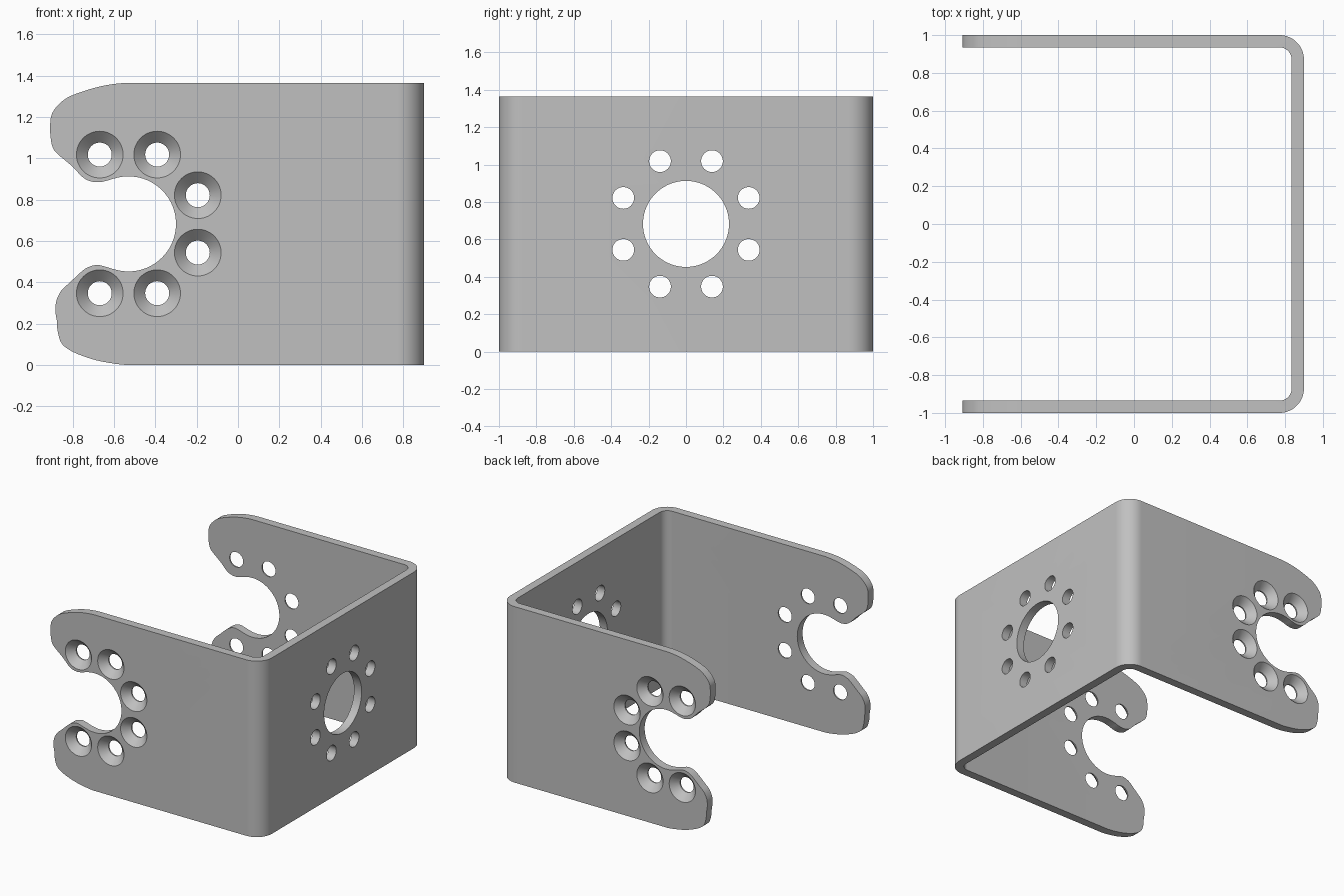
import bpy, bmesh, math
from mathutils import Vector

cube = bpy.data.objects.get("Cube")
if cube:
    bpy.data.objects.remove(cube, do_unlink=True)

HEIGHT, THICK, BEND = 1.365, 0.065, 0.13
MID_Z, ARM_X = HEIGHT / 2, -0.53      # centre of the hole patterns
BOLT_R, HOLE_R, BORE_R, SINK_R = 0.363, 0.058, 0.23, 0.113


def finish(bm, name):
    bmesh.ops.recalc_face_normals(bm, faces=bm.faces)
    mesh = bpy.data.meshes.new(name)
    bm.to_mesh(mesh)
    bm.free()
    obj = bpy.data.objects.new(name, mesh)
    bpy.context.collection.objects.link(obj)
    return obj


def prism(name, points, direction):
    """Extrude a closed outline along a direction."""
    bm = bmesh.new()
    face = bm.faces.new([bm.verts.new(p) for p in points])
    out = bmesh.ops.extrude_face_region(bm, geom=[face], use_keep_orig=True)
    verts = [v for v in out["geom"] if isinstance(v, bmesh.types.BMVert)]
    bmesh.ops.translate(bm, verts=verts, vec=direction)
    return finish(bm, name)


def lathe(bm, origin, axis, profile, sides=48):
    """Closed round plug: profile is (depth, radius) along the axis."""
    axis = Vector(axis)
    side, up = axis.cross(Vector((0, 0, 1))), Vector((0, 0, 1))
    rings = []
    for d, r in profile:
        rings.append([bm.verts.new(Vector(origin) + axis * d
                      + side * r * math.cos(math.tau * i / sides)
                      + up * r * math.sin(math.tau * i / sides)) for i in range(sides)])
    for a, b in zip(rings, rings[1:]):
        for i in range(sides):
            j = (i + 1) % sides
            bm.faces.new((a[i], a[j], b[j], b[i]))
    bm.faces.new(rings[0])
    bm.faces.new(rings[-1])


def arc(cx, cy, r, start, end, n):
    return [(cx + r * math.cos(math.radians(start + (end - start) * i / n)),
             cy + r * math.sin(math.radians(start + (end - start) * i / n)))
            for i in range(n + 1)]


def spline(pts, steps=5):
    """Smooth curve through the points; first and last only set the tangents."""
    out = []
    for k in range(1, len(pts) - 2):
        a, b, c, d = (Vector(p) for p in pts[k - 1:k + 3])
        for i in range(steps):
            t = i / steps
            p = 0.5 * (2 * b + (c - a) * t + (2 * a - 5 * b + 4 * c - d) * t ** 2
                       + (3 * b - a - 3 * c + d) * t ** 3)
            out.append(tuple(p))
    return out + [pts[-2]]


# Bent strip, over-tall so that the outline trims it
cx, cy = 0.9 - BEND, 1 - BEND
outer = [(-1, -1)] + arc(cx, -cy, BEND, -90, 0, 16) + arc(cx, cy, BEND, 0, 90, 16) + [(-1, 1)]
inner_r = BEND - THICK
inner = ([(-1, 1 - THICK)] + arc(cx, cy, inner_r, 90, 0, 16)
         + arc(cx, -cy, inner_r, 0, -90, 16) + [(-1, THICK - 1)])
bracket = prism("bracket", [(x, y, -0.1) for x, y in outer + inner], (0, 0, HEIGHT + 0.2))

# Side outline of both arms: rounded lobes around an open round notch
notch = arc(ARM_X, MID_Z, BORE_R, 107, -107, 48)
upper = spline([(-0.4, HEIGHT), (-0.54, HEIGHT), (-0.67, 1.347), (-0.806, 1.303),
                (-0.864, 1.264), (-0.898, 1.22), (-0.908, 1.177), (-0.908, 1.114),
                (-0.898, 1.056), (-0.874, 1.022), (-0.806, 0.964), (-0.753, 0.91),
                (-0.72, 0.891), (-0.68, 0.884), (-0.64, 0.89), notch[0], notch[4]])
lower = spline([notch[-5], notch[-1], (-0.64, 0.475), (-0.68, 0.484), (-0.72, 0.475),
                (-0.753, 0.455), (-0.816, 0.397), (-0.855, 0.36), (-0.879, 0.31),
                (-0.883, 0.257), (-0.876, 0.21), (-0.873, 0.165), (-0.855, 0.107),
                (-0.816, 0.073), (-0.758, 0.046), (-0.67, 0.019), (-0.54, 0), (-0.4, 0)])
outline = [(1.1, 0), (1.1, HEIGHT)] + upper + notch[1:-1] + lower
trim = prism("outline_cutter", [(x, -1.1, z) for x, z in outline], (0, 2.2, 0))

# Hole plugs: countersunk in the arms, plain in the end plate
bm = bmesh.new()
sink_depth = 0.055
sink = [(-0.02, SINK_R + 0.02), (sink_depth, HOLE_R), (0.12, HOLE_R)]
for k in range(8):
    a = math.radians(22.5 + 45 * k)
    u, z = BOLT_R * math.cos(a), MID_Z + BOLT_R * math.sin(a)
    lathe(bm, (0.9, u, z), (-1, 0, 0), [(-0.1, HOLE_R), (0.15, HOLE_R)])
    if k not in (3, 4):
        for s in (-1, 1):
            lathe(bm, (ARM_X + u, s, z), (0, -s, 0), sink)
lathe(bm, (0.9, 0, MID_Z), (-1, 0, 0), [(-0.1, BORE_R), (0.15, BORE_R)], 72)
holes = finish(bm, "hole_cutter")

# Cut the bracket, then drop the cutters
bpy.ops.object.select_all(action='DESELECT')
bpy.context.view_layer.objects.active = bracket
bracket.select_set(True)
for cutter, op in ((trim, 'INTERSECT'), (holes, 'DIFFERENCE')):
    cutter.hide_render = True
    mod = bracket.modifiers.new(cutter.name, 'BOOLEAN')
    mod.operation, mod.solver, mod.object = op, 'EXACT', cutter
    bpy.ops.object.modifier_apply(modifier=mod.name)
    bpy.data.objects.remove(cutter, do_unlink=True)

# Grey metal
metal = bpy.data.materials.new("grey metal")
metal.use_nodes = True
grey = (0.53, 0.53, 0.53, 1)
metal.diffuse_color = grey
metal.node_tree.nodes["Principled BSDF"].inputs["Base Color"].default_value = grey
bracket.data.materials.clear()
bracket.data.materials.append(metal)
bpy.ops.object.shade_smooth_by_angle(angle=math.radians(30))
